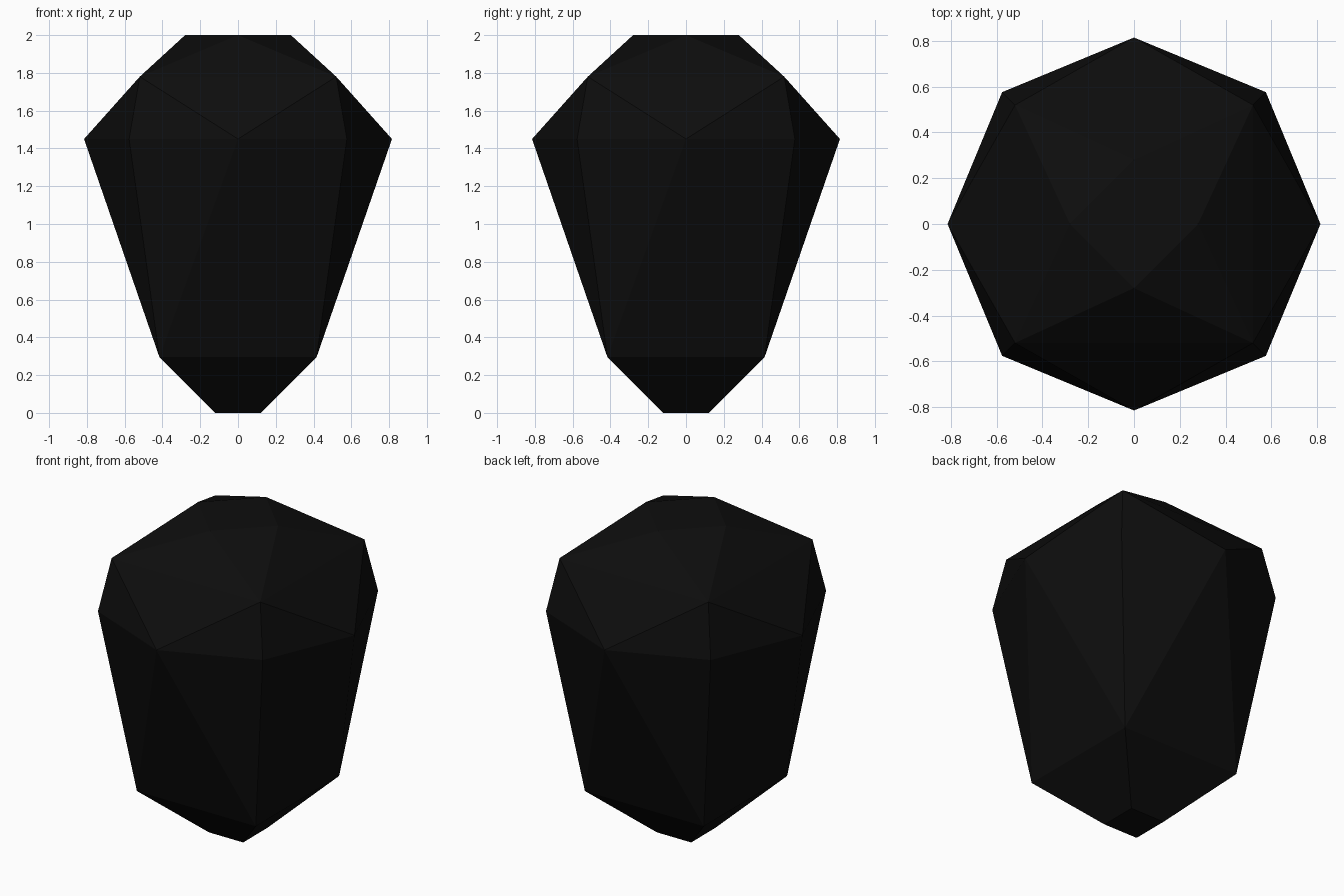
import bpy
import bmesh
import math

cube = bpy.data.objects.get("Cube")
if cube:
    bpy.data.objects.remove(cube, do_unlink=True)

# Dark stone material
stone = bpy.data.materials.new("black stone")
stone.use_nodes = True
colour = (0.004, 0.004, 0.004, 1.0)
stone.diffuse_color = colour
stone.node_tree.nodes["Principled BSDF"].inputs["Base Color"].default_value = colour


def ring(bm, sides, radius, z, turn=0.0):
    """Add a regular ring of corner points."""
    for i in range(sides):
        a = turn + math.tau * i / sides
        bm.verts.new((radius * math.cos(a), radius * math.sin(a), z))


diagonal = math.pi / 4
root2 = math.sqrt(2)
bm = bmesh.new()
ring(bm, 4, 0.12 * root2, 0.0, diagonal)      # flat foot
ring(bm, 4, 0.416 * root2, 0.295, diagonal)   # lower square
ring(bm, 8, 0.815, 1.45)                      # widest girdle
ring(bm, 4, 0.52 * root2, 1.78, diagonal)     # crown corners
ring(bm, 4, 0.28, 2.0)                        # flat table

# Wrap the rings in flat facets and merge coplanar triangles
bmesh.ops.convex_hull(bm, input=bm.verts[:])
bmesh.ops.dissolve_limit(bm, angle_limit=math.radians(0.5),
                         verts=bm.verts[:], edges=bm.edges[:])
bmesh.ops.recalc_face_normals(bm, faces=bm.faces[:])

mesh = bpy.data.meshes.new("faceted_stone")
bm.to_mesh(mesh)
bm.free()
mesh.materials.append(stone)
gem = bpy.data.objects.new("faceted_stone", mesh)
bpy.context.collection.objects.link(gem)
